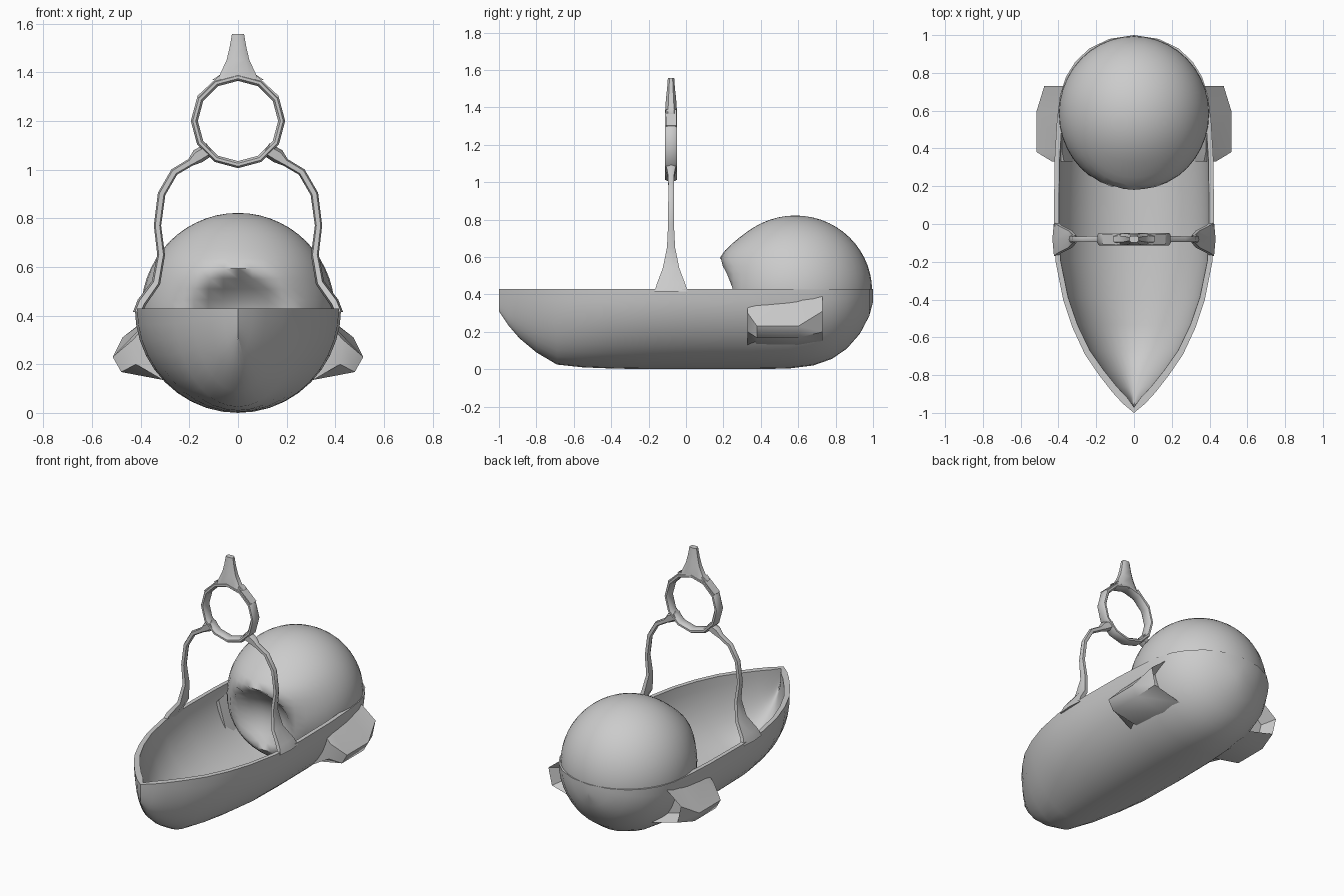
import bpy, bmesh, math
from mathutils import Vector

if "Cube" in bpy.data.objects:
    bpy.data.objects.remove(bpy.data.objects["Cube"])


def finish(bm, name, angle=40, mirror=False):
    bmesh.ops.remove_doubles(bm, verts=bm.verts, dist=0.0005)
    bmesh.ops.recalc_face_normals(bm, faces=bm.faces)
    me = bpy.data.meshes.new(name)
    bm.to_mesh(me)
    bm.free()
    ob = bpy.data.objects.new(name, me)
    bpy.context.collection.objects.link(ob)
    bpy.ops.object.select_all(action='DESELECT')
    ob.select_set(True)
    bpy.context.view_layer.objects.active = ob
    bpy.ops.object.shade_smooth_by_angle(angle=math.radians(angle))
    if mirror:
        m = ob.modifiers.new("mirror", 'MIRROR')
        m.use_axis = (True, False, False)
        m.use_mirror_merge = False
    return ob


def loft(name, sections, caps=True, closed=False, **kw):
    """Skin a list of closed loops that share a point count."""
    bm = bmesh.new()
    loops = [[bm.verts.new(p) for p in s] for s in sections]
    n = len(loops[0])
    pairs = list(zip(loops, loops[1:]))
    if closed:
        pairs.append((loops[-1], loops[0]))
    for a, b in pairs:
        for i in range(n):
            j = (i + 1) % n
            bm.faces.new((a[i], a[j], b[j], b[i]))
    if caps and not closed:
        bm.faces.new(loops[0])
        bm.faces.new(loops[-1])
    return finish(bm, name, **kw)


# Boat hull: (y, rim half width, keel height)
RIM = 0.43
stations = [(-1.0, 0.0, 0.31), (-0.95, 0.06, 0.235), (-0.89, 0.115, 0.165),
            (-0.80, 0.185, 0.09), (-0.69, 0.26, 0.025), (-0.55, 0.325, 0.01),
            (-0.40, 0.375, 0.004), (-0.20, 0.415, 0.0), (0.05, 0.424, 0.0),
            (0.35, 0.42, 0.0), (0.55, 0.408, 0.004), (0.68, 0.392, 0.02),
            (0.78, 0.36, 0.055), (0.86, 0.31, 0.11), (0.93, 0.235, 0.19),
            (0.98, 0.13, 0.285), (1.0, 0.0, 0.36)]
N = 20
sections = []
for y, w, k in stations:
    sec = []
    for inner in (False, True):
        ww = max(w - 0.026, 0) if inner else w
        dd = RIM - k - (0.03 if inner else 0)
        yy = y * 0.97 if inner else y
        arc = []
        for i in range(N + 1):
            t = -math.pi / 2 + math.pi * i / N
            arc.append(Vector((ww * math.sin(t), yy, RIM - dd * math.cos(t))))
        sec += arc[::-1] if inner else arc
    sections.append(sec)
loft("hull", sections, caps=False, angle=45)

# Round hood at the stern, with a hollow under its front lip
bm = bmesh.new()
bmesh.ops.create_uvsphere(bm, u_segments=40, v_segments=28, radius=1)
for v in bm.verts:
    x, y, z = v.co.x * 0.398, 0.585 + v.co.y * 0.41, 0.42 + v.co.z * 0.402
    if y < 0.55:
        y -= 0.035 * math.exp(-((z - 0.60) / 0.09) ** 2) * max(0, 1 - (x / 0.35) ** 2)
        d = (x / 0.21) ** 2 + ((z - 0.38) / 0.21) ** 2
        if d < 1:
            y += 0.17 * (1 - d)
    v.co = (x, y, z)
finish(bm, "hood", angle=60)

# Side fins: quad cross-sections running back along y, scooped at the rear
fin = [(0.33, (.37, .37), (.432, .30), (.42, .20), (.30, .13)),
       (0.38, (.38, .37), (.515, .23), (.48, .168), (.28, .13)),
       (0.60, (.38, .38), (.515, .23), (.48, .168), (.28, .13)),
       (0.73, (.36, .40), (.475, .31), (.45, .20), (.26, .15)),
       (0.65, (.35, .36), (.43, .29), (.41, .22), (.26, .18))]
loft("side_fin", [[Vector((x, s[0], z)) for x, z in s[1:]] for s in fin],
     angle=50, mirror=True)

# Arms: (x, z, half thickness, half depth), swept in the plane of the handle
HY = -0.08
arm = [(.412, .415, .020, .09), (.395, .455, .020, .075), (.337, .535, .018, .045),
       (.316, .65, .016, .022), (.331, .77, .015, .016), (.314, .90, .016, .015),
       (.262, .99, .016, .015), (.195, 1.03, .016, .016), (.165, 1.055, .030, .022),
       (.115, 1.085, .045, .03)]
sections = []
for i, (x, z, t, d) in enumerate(arm):
    a, b = arm[max(i - 1, 0)], arm[min(i + 1, len(arm) - 1)]
    nrm = Vector((b[1] - a[1], 0, a[0] - b[0])).normalized()
    if i == 0:
        nrm = Vector((1, 0, 0))
    c = Vector((x, HY, z))
    if i == len(arm) - 1:
        t = 0.028
    # six-sided bar
    prof = [(1, 0), (.6, .9), (-.6, .9), (-1, 0), (-.6, -.9), (.6, -.9)]
    sections.append([c + nrm * (t * u) + Vector((0, d * v * 1.1, 0)) for u, v in prof])
loft("handle_arm", sections, angle=60, mirror=True)

# Ring at the top of the handle
prof = [(.165, -.022), (.165, .022), (.174, .033), (.186, .033),
        (.194, .02), (.194, -.02), (.186, -.033), (.174, -.033)]
ring = []
for i in range(12):
    a = math.tau * i / 12
    ring.append([Vector((r * math.sin(a), HY + y, 1.2 + r * math.cos(a))) for r, y in prof])
loft("handle_ring", ring, closed=True, angle=50)

# Tapered horn on the ring, with shoulders that blend into it
horn = [(1.368, .108, .030), (1.39, .075, .031), (1.45, .047, .027),
        (1.50, .035, .021), (1.557, .025, .017)]
prof = [(1, .5), (.6, 1), (-.6, 1), (-1, .5), (-1, -.5), (-.6, -1), (.6, -1), (1, -.5)]
loft("handle_horn", [[Vector((w * u, HY + d * v, z)) for u, v in prof]
                     for z, w, d in horn], angle=50)
shoulder = [(.075, 1.388), (.168, 1.302), (.155, 1.285), (.07, 1.362)]
loft("horn_shoulder", [[Vector((x, HY + y, z)) for x, z in shoulder]
                       for y in (-.028, .028)], angle=50, mirror=True)
